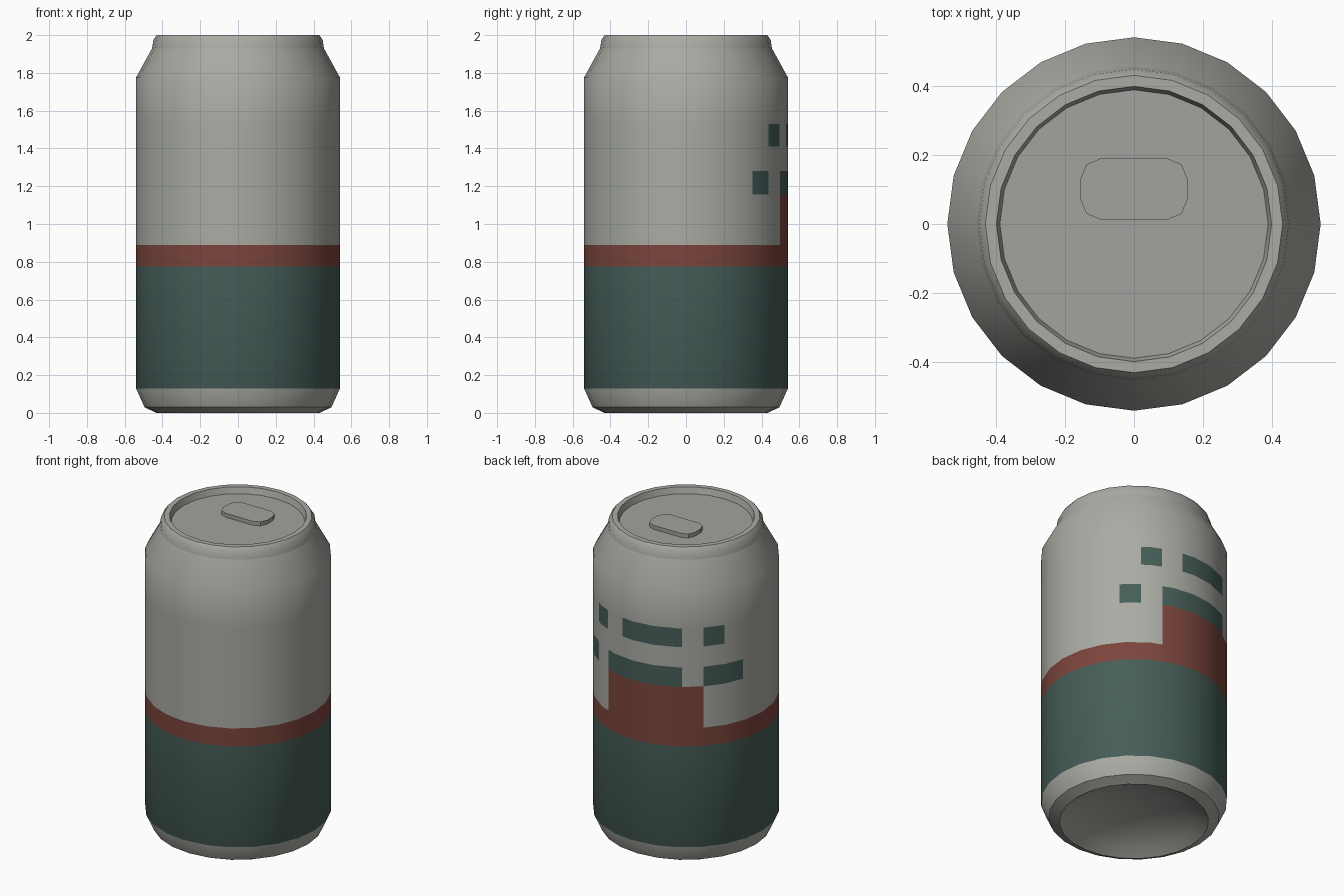
import bpy, bmesh, math

if "Cube" in bpy.data.objects:
    bpy.data.objects.remove(bpy.data.objects["Cube"])

SIDES = 24
STEP = 360 / SIDES


def material(name, rgb):
    m = bpy.data.materials.new(name)
    m.diffuse_color = (*rgb, 1)
    m.use_nodes = True
    m.node_tree.nodes["Principled BSDF"].inputs["Base Color"].default_value = m.diffuse_color
    return m


GREY = material("warm_grey", (0.40, 0.41, 0.37))
RED = material("brick_red", (0.20, 0.060, 0.046))
TEAL = material("dark_teal", (0.062, 0.112, 0.098))
METAL = material("lid_grey", (0.36, 0.36, 0.345))


def ring_point(r, deg, z):
    """Point on a 24-sided ring, extra angles stay on the flat sides."""
    off = math.radians(deg % STEP - STEP / 2)
    r *= math.cos(math.radians(STEP / 2)) / math.cos(off)
    a = math.radians(deg)
    return (r * math.cos(a), r * math.sin(a), z)


def lathe(name, profile, angles, mats, paint=None):
    """Spin (radius, z) points; a radius of 0 closes to a pole."""
    bm = bmesh.new()
    rings = []
    for r, z in profile:
        if r == 0:
            rings.append([bm.verts.new((0, 0, z))] * len(angles))
        else:
            rings.append([bm.verts.new(ring_point(r, a, z)) for a in angles])
    n = len(angles)
    for i in range(len(rings) - 1):
        for j in range(n):
            k = (j + 1) % n
            quad = [rings[i][j], rings[i][k], rings[i + 1][k], rings[i + 1][j]]
            f = bm.faces.new(list(dict.fromkeys(quad)))
            if paint:
                mid = (angles[j] + (angles[k] if k else 360)) / 2
                f.material_index = paint(mid, (profile[i][1] + profile[i + 1][1]) / 2)
    return finish(name, bm, mats)


def finish(name, bm, mats):
    me = bpy.data.meshes.new(name)
    bm.to_mesh(me)
    bm.free()
    for m in mats:
        me.materials.append(m)
    ob = bpy.data.objects.new(name, me)
    bpy.context.collection.objects.link(ob)
    bpy.ops.object.select_all(action='DESELECT')
    ob.select_set(True)
    bpy.context.view_layer.objects.active = ob
    bpy.ops.object.shade_smooth_by_angle(angle=math.radians(30))
    return ob


# Painted blocks on the back: (start angle, end angle, low z, high z, slot)
BLOCKS = [
    (0, 360, 0.13, 0.775, 2),
    (0, 360, 0.775, 0.89, 1),
    (68, 136, 0.89, 1.155, 1),
    (41, 54.4, 1.155, 1.28, 2),
    (68, 122.5, 1.155, 1.28, 2),
    (136, 163, 1.155, 1.28, 2),
    (54.4, 67.6, 1.41, 1.53, 2),
    (81.7, 122.5, 1.41, 1.53, 2),
    (136, 149.5, 1.41, 1.53, 2),
]


def paint_body(angle, z):
    for a0, a1, z0, z1, slot in BLOCKS:
        if a0 < angle < a1 and z0 < z < z1:
            return slot
    return 0


even = [i * STEP for i in range(SIDES)]
cuts = sorted(set(even) | {a for b in BLOCKS for a in b[:2] if a < 360})

# Body: lower taper, wall cut along the painted blocks, shoulder
wall_z = sorted({z for b in BLOCKS for z in b[2:4]} | {1.775})
body_profile = [(0.495, 0.03)] + [(0.54, z) for z in wall_z] + [(0.455, 1.93)]
body = lathe("can_body", body_profile, cuts, [GREY, RED, TEAL], paint_body)

# Round shading around the body, unaffected by the paint cuts
tilt = {0.03: -0.45, 0.13: -0.21, 1.775: 0.26, 1.93: 0.4}
normals = []
for v in body.data.vertices:
    a = math.atan2(v.co.y, v.co.x)
    t = tilt.get(round(v.co.z, 3), 0)
    s = 1 / math.sqrt(1 + t * t)
    normals.append((math.cos(a) * s, math.sin(a) * s, t * s))
body.data.normals_split_custom_set_from_vertices(normals)

# Base: foot ring and hollow dome underneath
lathe("base", [(0, 0.115), (0.15, 0.105), (0.28, 0.075), (0.37, 0.038),
               (0.433, 0), (0.495, 0.03)], even, [GREY])

# Top rim and sunken lid
lathe("rim", [(0.455, 1.93), (0.448, 1.975), (0.43, 2.0), (0.398, 2.0),
              (0.388, 1.96)], even, [GREY])
lathe("lid", [(0.388, 1.96), (0, 1.96)], even, [METAL])

# Pull tab: rounded plate
bm = bmesh.new()
outline = []
for cx, cy, start in ((0.095, 0.13, 0), (-0.095, 0.13, 90),
                      (-0.095, 0.072, 180), (0.095, 0.072, 270)):
    for d in (0, 45, 90):
        a = math.radians(start + d)
        outline.append(bm.verts.new((cx + 0.06 * math.cos(a), cy + 0.06 * math.sin(a), 1.96)))
face = bm.faces.new(outline)
top = bmesh.ops.extrude_face_region(bm, geom=[face])
bmesh.ops.translate(bm, vec=(0, 0, 0.025),
                    verts=[g for g in top["geom"] if isinstance(g, bmesh.types.BMVert)])
bmesh.ops.recalc_face_normals(bm, faces=bm.faces)
finish("pull_tab", bm, [METAL])
